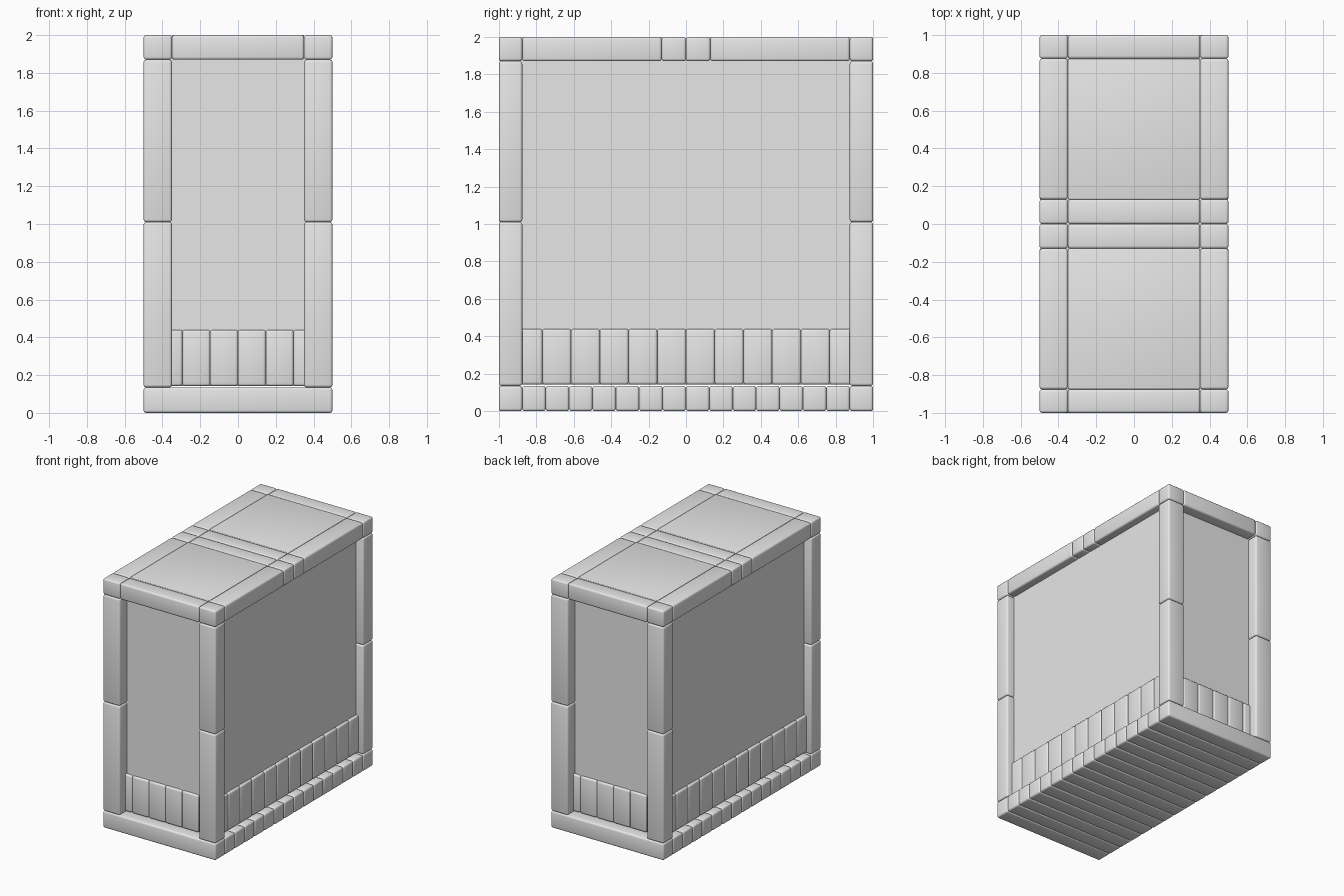
import bpy
import bmesh
from math import radians
from mathutils import Vector

old = bpy.data.objects.get("Cube")
if old:
    bpy.data.objects.remove(old, do_unlink=True)

grey = bpy.data.materials.new("plain_grey")
grey.use_nodes = True
colour = (0.8, 0.8, 0.8, 1)
grey.diffuse_color = colour
grey.node_tree.nodes["Principled BSDF"].inputs["Base Color"].default_value = colour


def block(name, x, y, z, bevel=0.014):
    """Box spanning the (low, high) pairs, with rounded edges."""
    bm = bmesh.new()
    bmesh.ops.create_cube(bm, size=1)
    for v in bm.verts:
        v.co = Vector([(a + b) / 2 + c * (b - a) for c, (a, b) in zip(v.co, (x, y, z))])
    if bevel:
        bmesh.ops.bevel(bm, geom=bm.edges[:], offset=bevel, segments=3,
                        profile=0.5, affect='EDGES')
    mesh = bpy.data.meshes.new(name)
    bm.to_mesh(mesh)
    bm.free()
    mesh.materials.append(grey)
    obj = bpy.data.objects.new(name, mesh)
    bpy.context.collection.objects.link(obj)
    bpy.ops.object.select_all(action='DESELECT')
    obj.select_set(True)
    bpy.context.view_layer.objects.active = obj
    bpy.ops.object.shade_smooth_by_angle(angle=radians(40))
    return obj


def side(s, a, b):
    """Range a..b mirrored to the side with sign s."""
    return (a, b) if s > 0 else (-b, -a)


HX, HY = 0.5, 1.0          # half width and half length
PX, PY = 0.35, 0.875       # inner edges of the posts
FLOOR, JOINT, EAVE, TOP = 0.135, 1.01, 1.87, 2.0
SKIRT_BOTTOM, SKIRT_TOP = 0.142, 0.44

# Floor beams
count = 16
pitch = 2 * HY / count
for i in range(count):
    y = -HY + i * pitch
    block(f"floor_beam_{i + 1}", (-HX, HX), (y, y + pitch), (0, FLOOR))

# Recessed wall body
block("wall_body", (-0.435, 0.435), (-0.91, 0.91), (SKIRT_BOTTOM, TOP - 0.05), 0)

# Corner posts in two lengths, with cap blocks
for sx, xn in ((-1, "right"), (1, "left")):
    for sy, yn in ((-1, "front"), (1, "back")):
        x, y = side(sx, PX, HX), side(sy, PY, HY)
        block(f"lower_post_{yn}_{xn}", x, y, (FLOOR, JOINT))
        block(f"upper_post_{yn}_{xn}", x, y, (JOINT, EAVE))
        block(f"corner_cap_{yn}_{xn}", x, y, (EAVE, TOP))

# Roof: end beams, middle cross beams, edge beams and panels
inner = (-PX, PX)
for sy, yn in ((-1, "front"), (1, "back")):
    block(f"roof_end_beam_{yn}", inner, side(sy, PY, HY), (EAVE, TOP))
    block(f"roof_cross_beam_{yn}", inner, side(sy, 0, 0.13), (EAVE, TOP))
    block(f"roof_panel_{yn}", inner, side(sy, 0.13, PY), (EAVE, TOP), 0.006)
    for sx, xn in ((-1, "right"), (1, "left")):
        x = side(sx, PX, HX)
        block(f"roof_edge_beam_{yn}_{xn}", x, side(sy, 0.13, PY), (EAVE, TOP))
        block(f"cross_beam_end_{yn}_{xn}", x, side(sy, 0, 0.13), (EAVE, TOP))

# Skirting planks around the foot of the walls
skirt = (SKIRT_BOTTOM, SKIRT_TOP)
for s, name in ((-1, "front"), (1, "back")):
    for i in range(6):
        x = -0.441 + i * 0.147
        block(f"skirt_{name}_{i + 1}", (x, x + 0.147), side(s, 0.87, 0.927), skirt)
for s, name in ((-1, "right"), (1, "left")):
    for i in range(12):
        y = -0.921 + i * 0.1535
        block(f"skirt_{name}_{i + 1}", side(s, 0.4, 0.455), (y, y + 0.1535), skirt)
